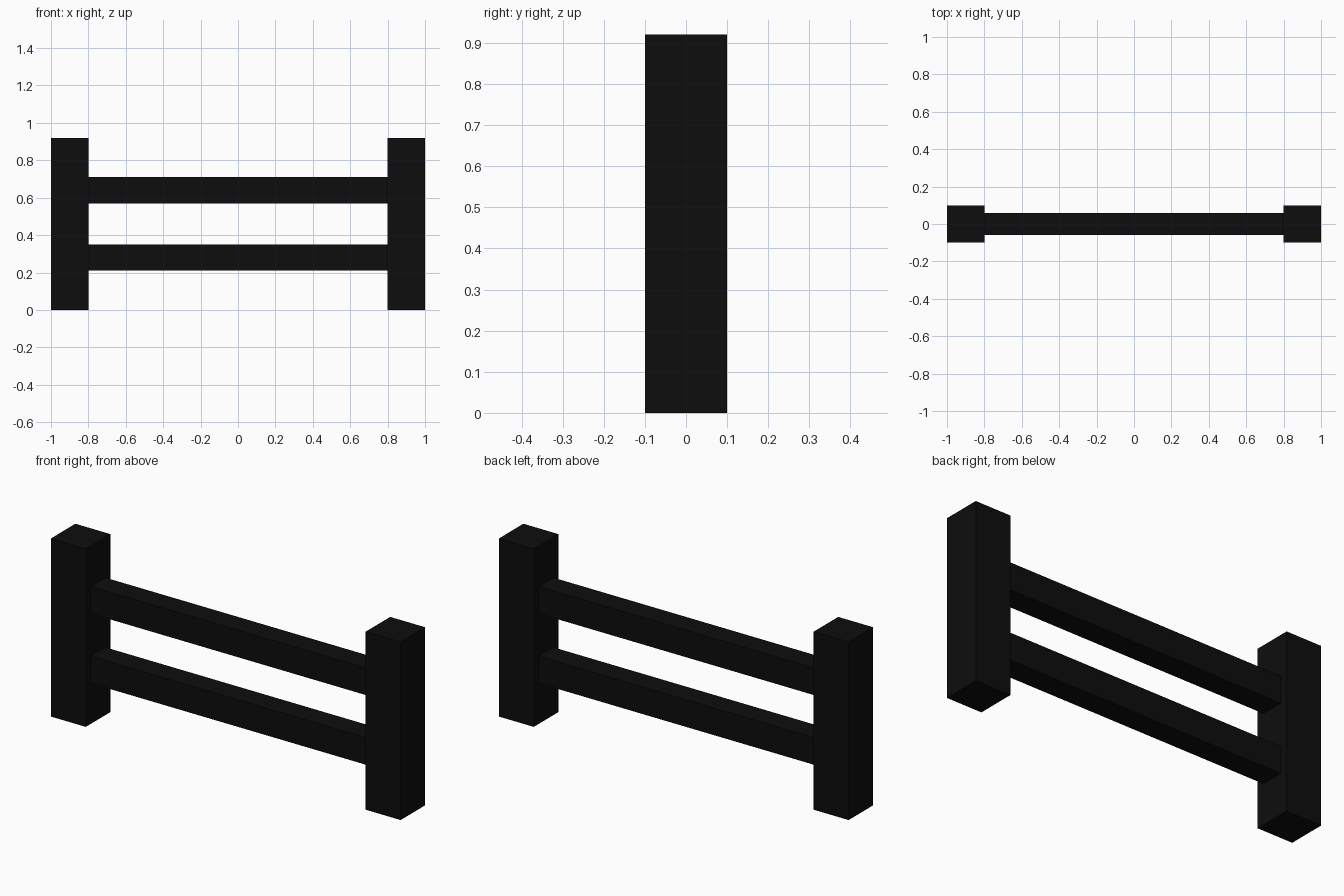
import bpy

if "Cube" in bpy.data.objects:
    bpy.data.objects.remove(bpy.data.objects["Cube"])

# Single near-black finish
black = bpy.data.materials.new("matte_black")
black.diffuse_color = (0.004, 0.004, 0.004, 1.0)
black.use_nodes = True
black.node_tree.nodes["Principled BSDF"].inputs["Base Color"].default_value = black.diffuse_color


def box(name, size, centre):
    bpy.ops.mesh.primitive_cube_add(size=1, location=centre)
    obj = bpy.context.object
    obj.name = name
    obj.scale = size
    bpy.ops.object.transform_apply(location=False, rotation=False, scale=True)
    obj.data.materials.append(black)
    return obj


# Square end posts
for side, x in (("left", -0.9), ("right", 0.9)):
    box(side + "_post", (0.2, 0.2, 0.92), (x, 0, 0.46))

# Horizontal rails between the posts
for level, z in (("lower", 0.28), ("upper", 0.64)):
    box(level + "_rail", (1.6, 0.12, 0.14), (0, 0, z))
